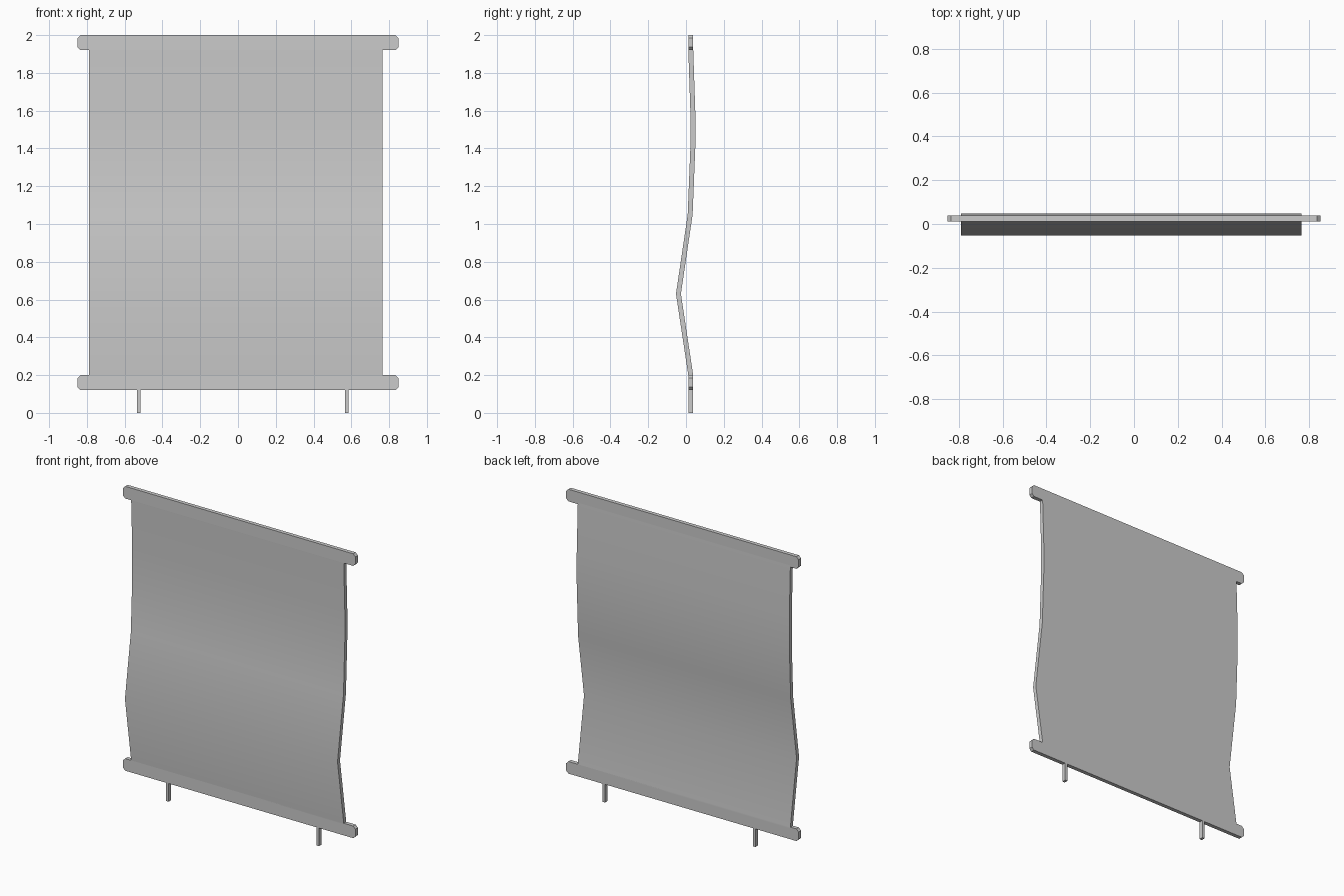
import bpy, bmesh, math

cube = bpy.data.objects.get("Cube")
if cube:
    bpy.data.objects.remove(cube, do_unlink=True)

grey = bpy.data.materials.new("plain grey")
grey.use_nodes = True
grey.diffuse_color = (0.6, 0.6, 0.6, 1)
grey.node_tree.nodes["Principled BSDF"].inputs["Base Color"].default_value = grey.diffuse_color


def prism(name, outline, offset, place, smooth=False):
    """Extrude a closed 2D outline by offset; place maps 2D points to 3D."""
    bm = bmesh.new()
    face = bm.faces.new([bm.verts.new(place(a, b)) for a, b in outline])
    ext = bmesh.ops.extrude_face_region(bm, geom=[face])
    verts = [g for g in ext["geom"] if isinstance(g, bmesh.types.BMVert)]
    bmesh.ops.translate(bm, verts=verts, vec=offset)
    bmesh.ops.recalc_face_normals(bm, faces=bm.faces)
    mesh = bpy.data.meshes.new(name)
    bm.to_mesh(mesh)
    bm.free()
    mesh.materials.append(grey)
    obj = bpy.data.objects.new(name, mesh)
    bpy.context.collection.objects.link(obj)
    if smooth:
        bpy.ops.object.select_all(action='DESELECT')
        obj.select_set(True)
        bpy.context.view_layer.objects.active = obj
        bpy.ops.object.shade_smooth_by_angle(angle=math.radians(40))
    return obj


front, depth = 0.012, 0.026

# Rods with clipped ends
half, c = 0.85, 0.016
for name, z0, z1 in (("bottom_rod", 0.12, 0.2), ("top_rod", 1.92, 2.0)):
    right = [(half - c, z0), (half, z0 + c), (half, z1 - c), (half - c, z1)]
    outline = right + [(-x, z) for x, z in reversed(right)]
    prism(name, outline, (0, depth, 0), lambda x, z: (x, front, z))

# Billowing cloth sheet, sagging toward the front at its lower third
curve = [(0.025, 0.19), (0.025, 0.2), (-0.04, 0.63), (0.022, 1.05),
         (0.036, 1.4), (0.036, 1.6), (0.025, 1.93)]
t = depth / 2
sheet = [(y - t, z) for y, z in curve] + [(y + t, z) for y, z in reversed(curve)]
prism("cloth", sheet, (1.555, 0, 0), lambda y, z: (-0.79, y, z), smooth=True)

# Small pegs under the bottom rod
w = 0.009
for name, x in (("right_peg", -0.525), ("left_peg", 0.575)):
    square = [(x - w, 0), (x + w, 0), (x + w, 0.13), (x - w, 0.13)]
    prism(name, square, (0, depth, 0), lambda a, z: (a, front, z))
